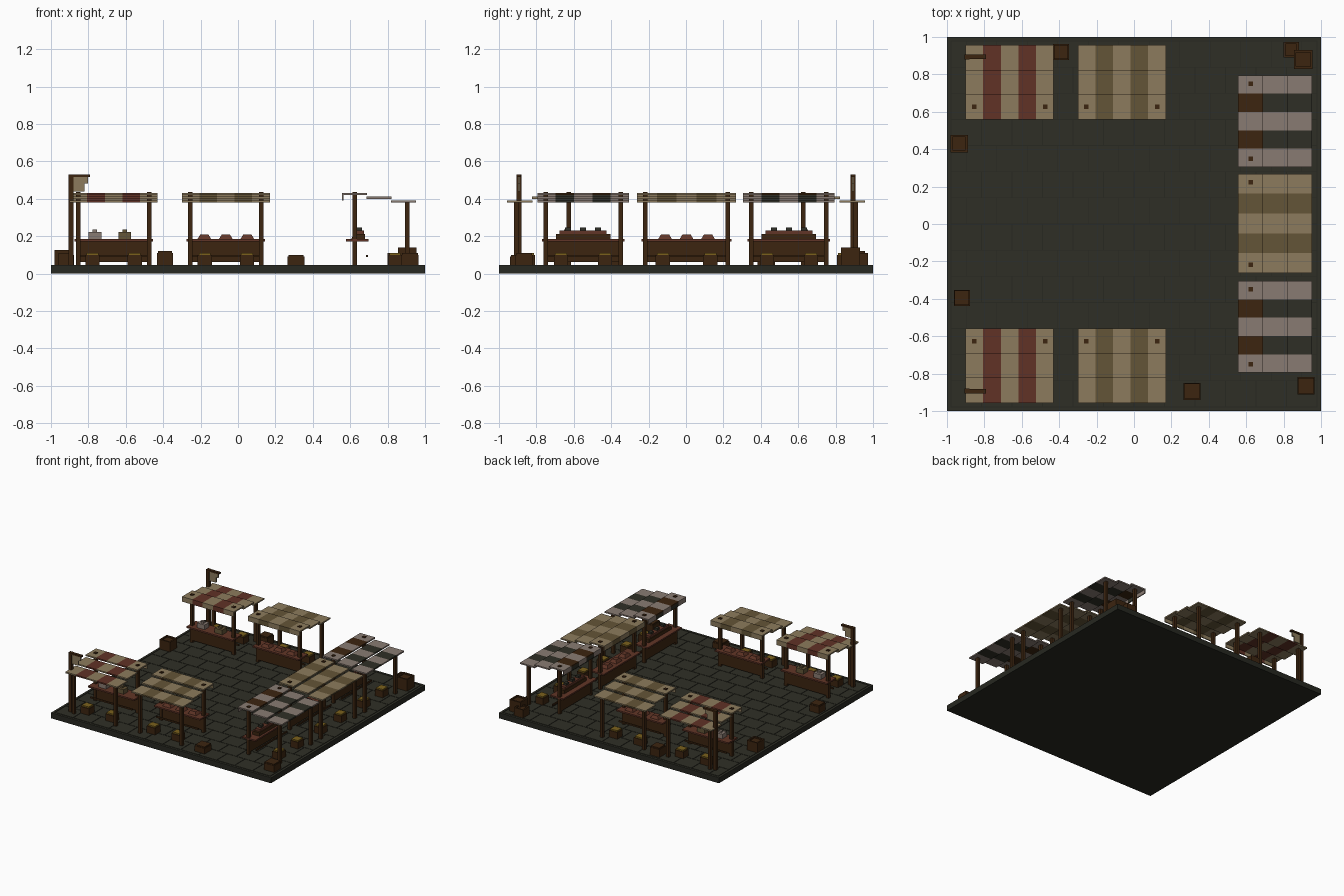
import bpy, bmesh

if "Cube" in bpy.data.objects:
    bpy.data.objects.remove(bpy.data.objects["Cube"])

COLOURS = {
    "paving": (.028, .028, .019), "dark_wood": (.045, .018, .005),
    "table_wood": (.12, .036, .02), "cream_cloth": (.262, .198, .109),
    "tan_cloth": (.127, .089, .038), "red_cloth": (.119, .032, .019),
    "grey_cloth": (.25, .198, .168), "yellow_goods": (.2, .12, .012),
    "edge_stone": (.02, .021, .015),
}
MATS = {}
for n, c in COLOURS.items():
    MATS[n] = bpy.data.materials.new(n)
    MATS[n].diffuse_color = (*c, 1)


def build(name, boxes, mat, taper=1.0):
    """One object from boxes (x0, x1, y0, y1, z0, z1); taper narrows the top."""
    bm = bmesh.new()
    for x0, x1, y0, y1, z0, z1 in boxes:
        x0, x1 = sorted((x0, x1))
        y0, y1 = sorted((y0, y1))
        for v in bmesh.ops.create_cube(bm, size=1)["verts"]:
            k = taper if v.co.z > 0 else 1
            v.co = ((x0 + x1) / 2 + v.co.x * (x1 - x0) * k,
                    (y0 + y1) / 2 + v.co.y * (y1 - y0) * k,
                    z0 if v.co.z < 0 else z1)
    me = bpy.data.meshes.new(name)
    bm.to_mesh(me)
    bm.free()
    me.materials.append(MATS[mat])
    ob = bpy.data.objects.new(name, me)
    bpy.context.collection.objects.link(ob)
    return ob


FLOOR = .045


def stall(name, centre, front, axis, sign, width, cloth, goods):
    """u runs along the counter, v runs from the customer side to the back."""
    def m(u0, u1, v0, v1, z0, z1):
        a, b = centre + u0, centre + u1
        c, d = front + sign * v0, front + sign * v1
        return (a, b, c, d, z0, z1) if axis == "y" else (c, d, a, b, z0, z1)

    def part(pname, boxes, mat, taper=1.0):
        build(name + "_" + pname, [m(*b) for b in boxes], mat, taper)

    # stepped striped awning with a hanging front edge
    h, s = width / 2, width / 5
    cells = {}
    for i in range(5):
        u0, u1 = -h + i * s, -h + (i + 1) * s
        for r in range(3):
            mat = cloth[i % 2]
            if mat == "paving" and r == 0:
                mat = "dark_wood"
            z = .42 - .02 * r
            cells.setdefault(mat, []).append((u0, u1, r * .132, r * .132 + .134, z, z + .011))
        cells.setdefault(cloth[i % 2], []).append((u0, u1, 0, .008, .39, .42))
    for mat, boxes in cells.items():
        part("awning_" + mat, boxes, mat)

    # posts, tall in front and short at the back
    p = h - .045
    part("posts", [(u - .012, u + .012, v - .012, v + .012, FLOOR, z)
                   for u in (-p, p) for v, z in ((.068, .437), (.35, .39))], "dark_wood")

    # counter
    part("counter_panel", [(-p, p, .058, .078, .063, .175)], "dark_wood")
    part("counter_rail", [(-p, p, .13, .14, .088, .1)], "dark_wood")
    part("counter_top", [(-p - .02, p + .02, .022, .142, .172, .184)], "table_wood")

    # storage crates behind the counter
    cr = [(u - .038, u + .038, .25, .32) for u in (-h * .48, h * .48)]
    part("crates", [b + (FLOOR, .1) for b in cr], "dark_wood")
    part("crate_contents", [(a + .006, b - .006, c + .006, d - .006, .1, .111)
                            for a, b, c, d in cr], "yellow_goods")

    # goods on the counter
    if goods == "loaves":
        part("loaves", [(u - .037, u + .037, .05, .112, .184, .208)
                        for u in (-.115, 0, .115)], "table_wood", .6)
    elif goods == "sacks":
        for u, mat in ((-.1, "grey_cloth"), (.06, "tan_cloth")):
            part("sack_" + mat, [(u - .034, u + .034, .052, .112, .184, .222),
                                 (u - .012, u + .012, .07, .094, .222, .236)], mat)
    else:
        part("tray", [(-.145, .145, .065, .125, .184, .212)], "dark_wood")
        part("produce", [(-.125, .125, .072, .118, .212, .23)], "table_wood")
        part("jars", [(u - .016, u + .016, .08, .108, .23, .247)
                      for u in (-.08, 0, .08)], "paving")


# ground slab with a kerb and staggered paving
build("ground", [(-1, 1, -1, 1, 0, .041)], "edge_stone")
kerb = [(-1, 1, s, s * .982, .041, FLOOR) for s in (-1, 1)]
kerb += [(s, s * .982, -.982, .982, .041, FLOOR) for s in (-1, 1)]
build("kerb", kerb, "paving")
pavers = []
for r in range(14):
    y = -.978 + r * 1.956 / 14
    edges = [-.978] + [-.978 + (k + .5 * (r % 2)) * .163
                       for k in range(1 - r % 2, 13) if k + .5 * (r % 2) < 11.9] + [.978]
    edges = sorted(set(edges))
    pavers += [(a + .002, b - .002, y + .002, y + .1377, .041, FLOOR)
               for a, b in zip(edges, edges[1:]) if b - a > .01]
build("paving", pavers, "paving")

# market stalls: two rows facing each other and one row on the right
for s, side in ((1, "back"), (-1, "front")):
    stall(side + "_left_stall", -.665, s * .558, "y", s, .47,
          ("cream_cloth", "red_cloth"), "sacks")
    stall(side + "_middle_stall", -.065, s * .558, "y", s, .47,
          ("cream_cloth", "tan_cloth"), "loaves")
    stall(side + "_right_stall", s * .55, .555, "x", 1, .49,
          ("grey_cloth", "paving"), "tray")
    # sign post with arm and hanging banner
    y = s * .893
    build(side + "_sign_post", [(-.907, -.88, y - .014, y + .014, FLOOR, .53),
                                (-.907, -.79, y - .012, y + .012, .517, .53)], "dark_wood")
    build(side + "_sign_banner", [(-.88, -.803, y - .006, y + .006, .482, .515),
                                  (-.88, -.822, y - .006, y + .006, .44, .482)], "cream_cloth")
stall("centre_right_stall", .003, .555, "x", 1, .53,
      ("cream_cloth", "tan_cloth"), "loaves")

# loose crates: x, y, half size, top height, framed lid
for i, (x, y, h, top, framed) in enumerate((
        (-.39, .92, .042, .12, False), (.84, .932, .042, .11, True),
        (.905, .88, .05, .14, True), (-.935, .43, .047, .125, True),
        (-.92, -.395, .043, .11, False), (.31, -.895, .045, .1, False),
        (.92, -.865, .046, .11, False))):
    boxes = [(x - h, x + h, y - h, y + h, FLOOR, top - .01)]
    if framed:
        for k in (-1, 1):
            boxes += [(x - h, x + h, y + k * h, y + k * (h - .012), top - .01, top),
                      (x + k * h, x + k * (h - .012), y - h + .012, y + h - .012, top - .01, top)]
    else:
        boxes += [(x - h + .004, x + h - .004, y - h + .004, y + h - .004, top - .01, top)]
    build("loose_crate_%d" % (i + 1), boxes, "dark_wood")

for m in bpy.data.materials:
    if m.users and not m.is_grease_pencil:
        m.use_nodes = True
        m.node_tree.nodes["Principled BSDF"].inputs["Base Color"].default_value = m.diffuse_color
